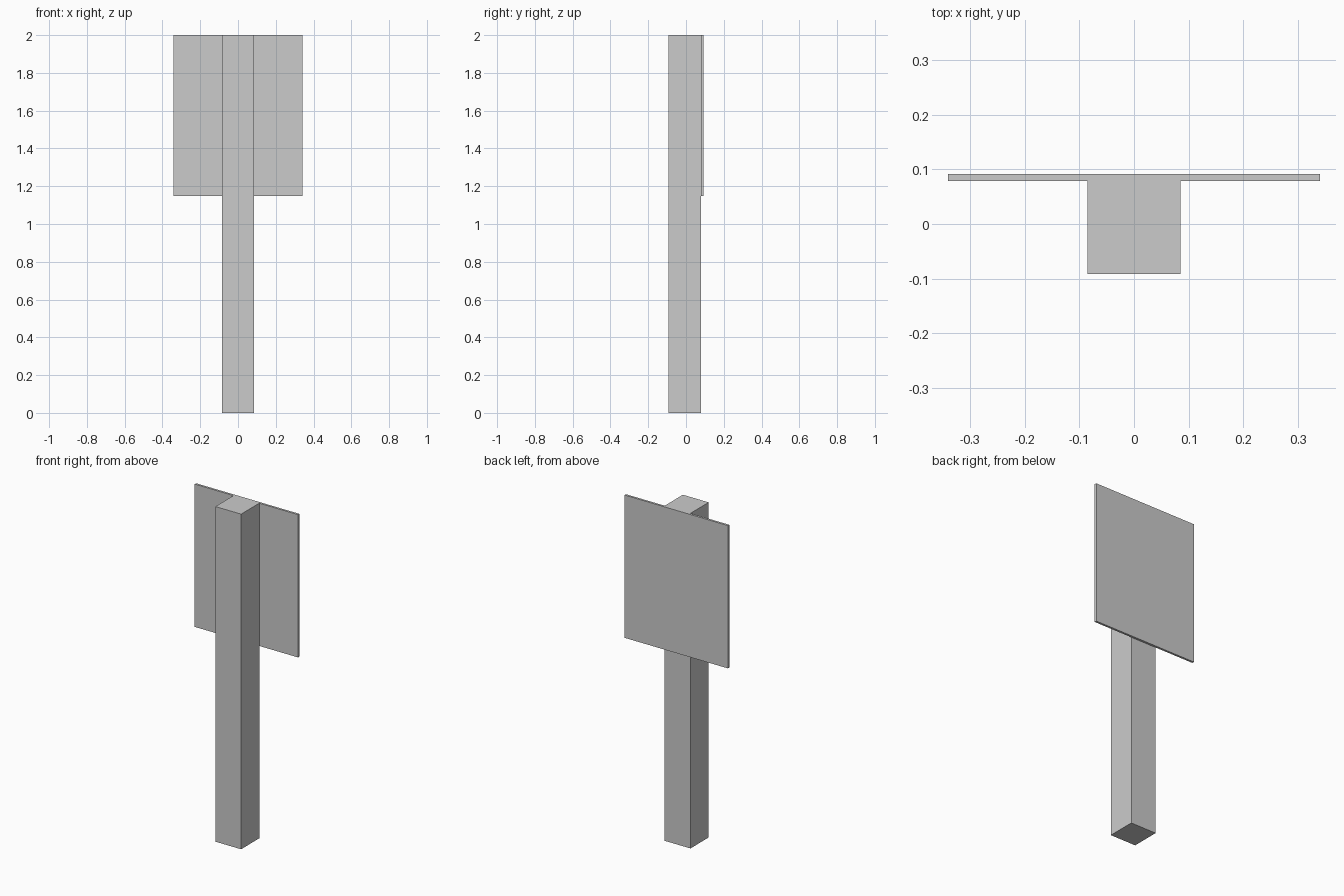
import bpy

if "Cube" in bpy.data.objects:
    bpy.data.objects.remove(bpy.data.objects["Cube"])


def box(name, lo, hi):
    """Box spanning two opposite corners."""
    centre = [(a + b) / 2 for a, b in zip(lo, hi)]
    size = [b - a for a, b in zip(lo, hi)]
    bpy.ops.mesh.primitive_cube_add(size=1, location=centre)
    obj = bpy.context.object
    obj.name = name
    obj.scale = size
    bpy.ops.object.transform_apply(location=False, rotation=False, scale=True)
    return obj


BACK = 0.092      # rear face of the panel
JOIN = 0.079      # where the post meets the panel

# Square post
box("post", (-0.085, -BACK, 0), (0.085, JOIN, 2))

# Thin sign panel fixed to the back of the post
box("sign_panel", (-0.341, JOIN, 1.148), (0.341, BACK, 2))
